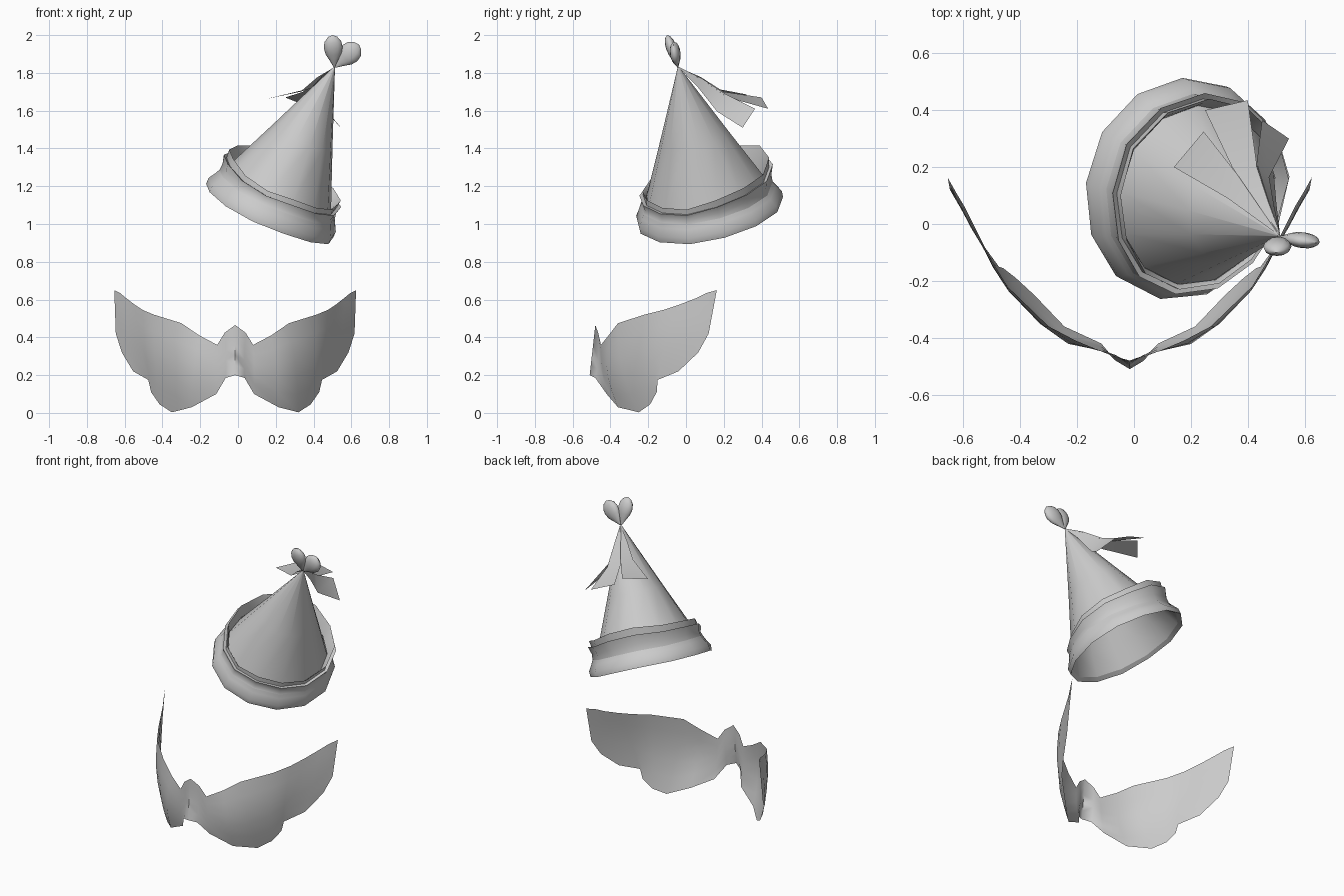
import bpy, math
from mathutils import Vector

if "Cube" in bpy.data.objects:
    bpy.data.objects.remove(bpy.data.objects["Cube"])

grey = bpy.data.materials.new("light grey")
grey.diffuse_color = (0.6, 0.6, 0.6, 1)
grey.use_nodes = True
grey.node_tree.nodes["Principled BSDF"].inputs["Base Color"].default_value = grey.diffuse_color


def make(name, verts, faces, angle=40):
    me = bpy.data.meshes.new(name)
    me.from_pydata([tuple(v) for v in verts], [], faces)
    me.materials.append(grey)
    ob = bpy.data.objects.new(name, me)
    bpy.context.collection.objects.link(ob)
    bpy.ops.object.select_all(action='DESELECT')
    ob.select_set(True)
    bpy.context.view_layer.objects.active = ob
    bpy.ops.object.shade_smooth_by_angle(angle=math.radians(angle))
    return ob


def grid(name, rows, closed=False, angle=40):
    """Skin a list of equally long point rows with quads."""
    n = len(rows[0])
    faces = []
    for r in range(len(rows) - 1):
        for i in range(n if closed else n - 1):
            j = (i + 1) % n
            faces.append((r * n + i, r * n + j, (r + 1) * n + j, (r + 1) * n + i))
    return make(name, [p for row in rows for p in row], faces, angle)


# Tilted hat frame
apex = Vector((0.51, -0.04, 1.83))
base = Vector((0.165, 0.128, 1.06))
axis = (apex - base).normalized()
height = (apex - base).length
side = Vector((0, 1, 0)).cross(axis).normalized()
back = axis.cross(side)
SIDES = 13


def ring(radius, t, wave=0.0, lean=0.0):
    pts = []
    for i in range(SIDES):
        a = 2 * math.pi * i / SIDES + 0.2
        l = lean * math.cos(a - 2.0)
        r = radius + l * 0.6 + wave * 0.6 * math.sin(3 * a + 1)
        pts.append(base + axis * (t + l + wave * math.sin(4 * a))
                   + side * r * 0.97 * math.cos(a) + back * r * 1.04 * math.sin(a))
    return pts


# Hat cone
cone = [ring(0.367 * (1 - t / height), t) for t in (0.02, 0.15, 0.45)]
cone.append(ring(0.004, height))
grid("hat_cone", cone, True)

# Ruffled brim: wide hem, waist, then two stacked frills folded back to the cone
hem = [ring(0.358, 0.02), ring(0.380, 0.0, 0.003), ring(0.381, 0.035, 0.003),
       ring(0.357, 0.075, 0.004), ring(0.345, 0.10, 0.004)]
grid("brim_hem", hem, True, 50)
frill = [ring(0.345, 0.10, 0.004), ring(0.340, 0.13, 0.004, 0.012),
         ring(0.352, 0.172, 0.008, 0.025), ring(0.332, 0.165, 0.006, 0.022),
         ring(0.335, 0.205, 0.010, 0.035), ring(0.318, 0.17, 0.004, 0.022),
         ring(0.310, 0.14)]
grid("brim_frill", frill, True, 50)

# Ribbon tails falling from the tip
tails = [
    [(0.33, 0.09, 1.70), (0.39, 0.14, 1.72), (0.14, 0.20, 1.66), (0.245, 0.325, 1.685)],
    [(0.345, 0.20, 1.70), (0.43, 0.22, 1.67), (0.25, 0.40, 1.67), (0.40, 0.435, 1.61)],
    [(0.475, 0.165, 1.595), (0.43, 0.205, 1.69), (0.545, 0.30, 1.51), (0.45, 0.365, 1.61)],
]
for k, (a, b, c, d) in enumerate(tails):
    a, b, c, d = map(Vector, (a, b, c, d))
    lift = Vector((0, 0, 0.012))
    rows = [[apex, apex + Vector((0.004, 0.004, 0))],
            [apex.lerp(a, 0.5) + lift, apex.lerp(b, 0.5) + lift], [a, b], [c, d]]
    grid("ribbon_tail_%d" % (k + 1), rows)


# Heart-shaped topper: two flattened teardrop lobes
def lobe(name, tip, end, width, depth):
    tip, end = Vector(tip), Vector(end)
    ax = (end - tip).normalized()
    w = Vector((0, 1, 0)).cross(ax).normalized()
    d = ax.cross(w)
    profile = [(0, 0.06), (0.2, 0.42), (0.42, 0.85), (0.62, 1.0),
               (0.8, 0.88), (0.94, 0.5), (1, 0.02)]
    rows = [[tip.lerp(end, t) + w * width * r * math.cos(a) + d * depth * r * math.sin(a)
             for a in (2 * math.pi * i / 12 for i in range(12))] for t, r in profile]
    grid(name, rows, True, 60)


lobe("heart_lobe_left", (0.51, -0.045, 1.83), (0.50, -0.10, 2.0), 0.05, 0.028)
lobe("heart_lobe_right", (0.515, -0.042, 1.83), (0.64, -0.066, 1.95), 0.058, 0.028)

# Wing-shaped mask: upper edge point, lower edge point, outward bulge
half = [
    ((0.00, -0.48, 0.465), (0.00, -0.51, 0.20), 0.00),
    ((0.055, -0.465, 0.425), (0.05, -0.48, 0.185), -0.012),
    ((0.095, -0.45, 0.36), (0.10, -0.42, 0.10), 0.008),
    ((0.19, -0.41, 0.41), (0.23, -0.36, 0.03), 0.035),
    ((0.285, -0.36, 0.475), (0.335, -0.25, 0.003), 0.038),
    ((0.43, -0.22, 0.52), (0.40, -0.19, 0.045), 0.03),
    ((0.49, -0.12, 0.545), (0.445, -0.155, 0.11), 0.024),
    ((0.535, -0.03, 0.575), (0.46, -0.15, 0.175), 0.018),
    ((0.58, 0.06, 0.61), (0.54, -0.04, 0.22), 0.012),
    ((0.61, 0.11, 0.635), (0.60, 0.065, 0.32), 0.005),
    ((0.64, 0.163, 0.65), (0.632, 0.12, 0.42), 0.0),
]


def column(item, sign):
    top, low, bulge = Vector(item[0]), Vector(item[1]), item[2]
    pts = []
    for k in range(6):
        p = top.lerp(low, k / 5)
        f = math.sin(math.pi * k / 5) * bulge
        p += Vector((0.3, -0.95, 0)) * f
        pts.append(Vector((p.x * sign - 0.015, p.y, p.z)))
    return pts


cols = [column(h, -1) for h in reversed(half[1:])] + [column(h, 1) for h in half]
grid("wing_mask", cols, False, 70)
